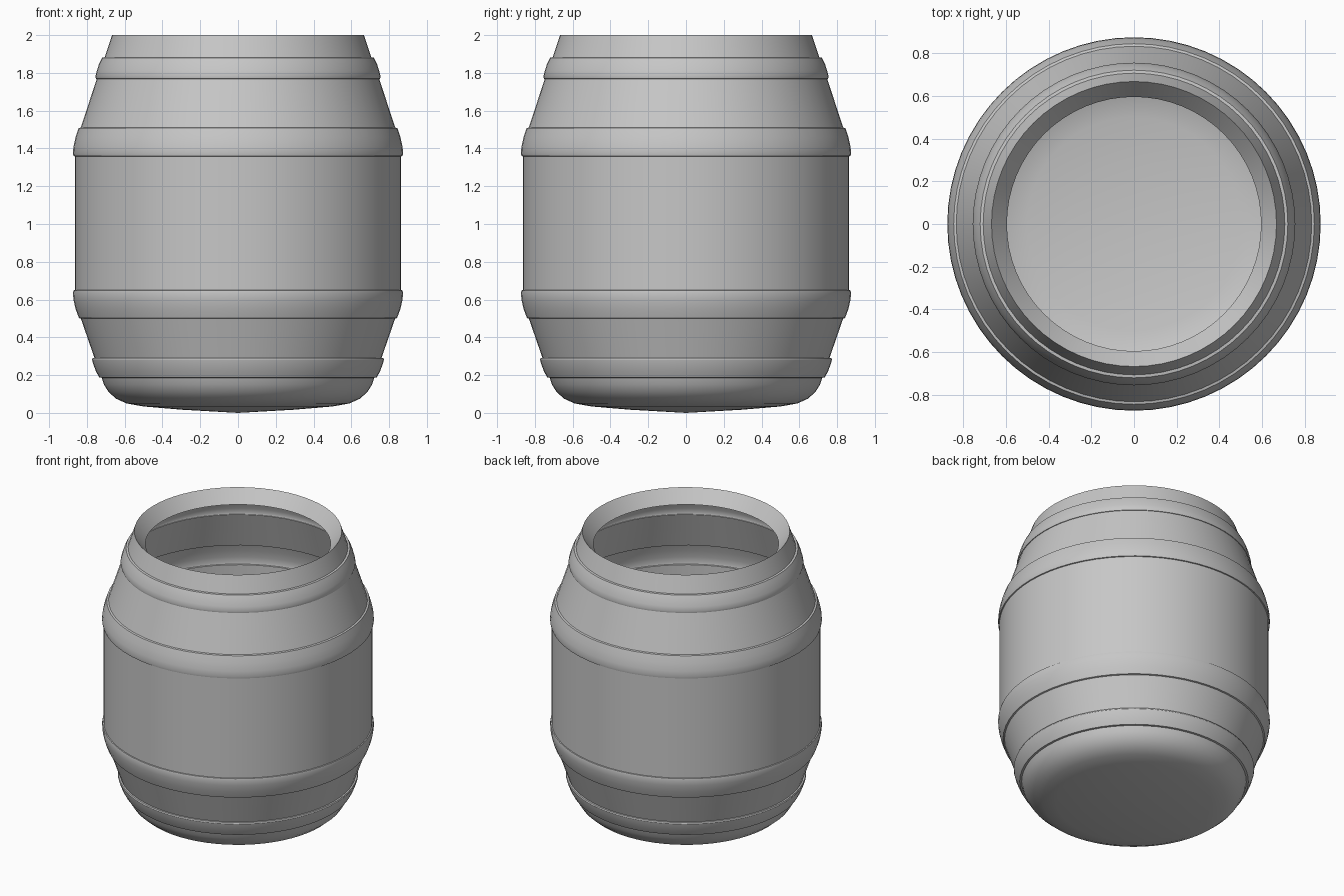
import bpy, bmesh, math

if "Cube" in bpy.data.objects:
    bpy.data.objects.remove(bpy.data.objects["Cube"])

SEGMENTS = 64

grey = bpy.data.materials.new("plain grey")
grey.diffuse_color = (0.57, 0.57, 0.57, 1)
grey.use_nodes = True
grey.node_tree.nodes["Principled BSDF"].inputs["Base Color"].default_value = grey.diffuse_color


def lathe(name, profile):
    """Spin an (r, z) profile about z into a single-walled shell."""
    bm = bmesh.new()
    rings = []
    for r, z in profile:
        if r == 0:
            rings.append([bm.verts.new((0, 0, z))])
        else:
            rings.append([bm.verts.new((r * math.cos(2 * math.pi * i / SEGMENTS),
                                        r * math.sin(2 * math.pi * i / SEGMENTS), z))
                          for i in range(SEGMENTS)])
    for a, b in zip(rings, rings[1:]):
        for i in range(SEGMENTS):
            j = (i + 1) % SEGMENTS
            if len(a) == 1:
                bm.faces.new((a[0], b[j], b[i]))
            else:
                bm.faces.new((a[i], a[j], b[j], b[i]))
    mesh = bpy.data.meshes.new(name)
    bm.to_mesh(mesh)
    bm.free()
    obj = bpy.data.objects.new(name, mesh)
    bpy.context.collection.objects.link(obj)
    mesh.materials.append(grey)
    bpy.ops.object.select_all(action='DESELECT')
    obj.select_set(True)
    bpy.context.view_layer.objects.active = obj
    bpy.ops.object.shade_smooth_by_angle(angle=math.radians(28))
    return obj


# Rounded base
base = [(0, 0.0), (0.30, 0.017), (0.50, 0.034), (0.59, 0.05), (0.645, 0.075),
        (0.685, 0.11), (0.71, 0.15), (0.722, 0.186)]
# Lower pair of raised hoops with the tapered wall between them
lower = [(0.735, 0.188), (0.752, 0.22), (0.768, 0.262), (0.773, 0.282), (0.77, 0.29),
         (0.76, 0.291), (0.832, 0.499), (0.842, 0.502), (0.86, 0.55), (0.871, 0.60),
         (0.874, 0.635), (0.871, 0.649), (0.864, 0.65)]
# Upper pair of raised hoops
upper = [(0.864, 1.358), (0.871, 1.36), (0.874, 1.375), (0.871, 1.41), (0.86, 1.46),
         (0.844, 1.508), (0.832, 1.511), (0.748, 1.768), (0.752, 1.769), (0.755, 1.782),
         (0.748, 1.81), (0.735, 1.85), (0.72, 1.88), (0.706, 1.882)]
# Open neck and inward-sloping lip
neck = [(0.667, 2.0), (0.595, 1.91)]

lathe("barrel_shell", base + lower + upper + neck)
